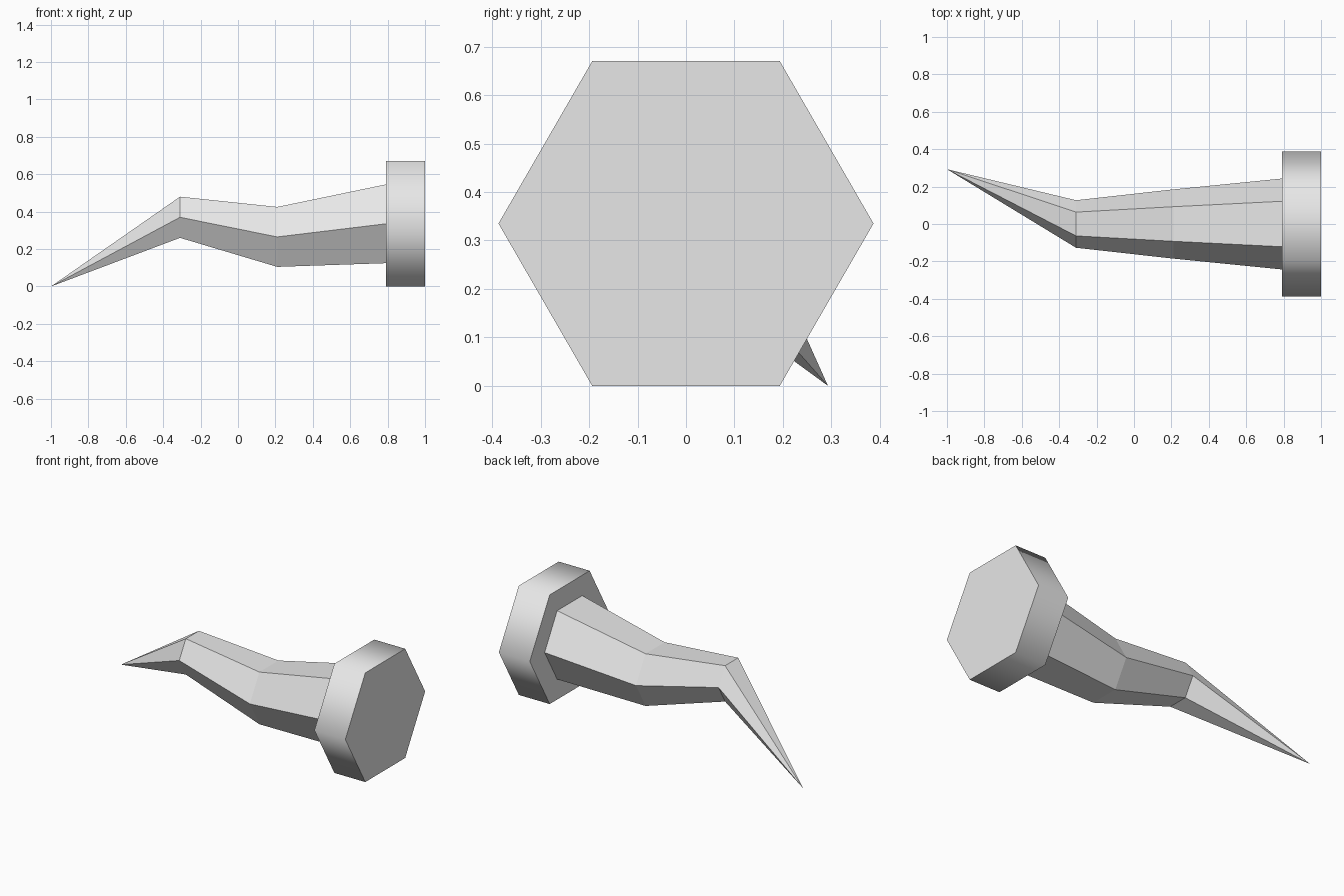
import bpy
import bmesh
from math import cos, sin, pi, radians

SIDES = 6

cube = bpy.data.objects.get("Cube")
if cube:
    bpy.data.objects.remove(cube, do_unlink=True)

# Single light grey material
grey = bpy.data.materials.new("light_grey")
grey.use_nodes = True
colour = (0.8, 0.8, 0.8, 1)
grey.diffuse_color = colour
grey.node_tree.nodes["Principled BSDF"].inputs["Base Color"].default_value = colour


def ring(bm, x, z, radius):
    """Hexagon across the x axis, with corners pointing along y."""
    return [bm.verts.new((x, radius * cos(2 * pi * i / SIDES),
                          z + radius * sin(2 * pi * i / SIDES)))
            for i in range(SIDES)]


def loft(name, sections, tip=None, cap_ends=False):
    """Join hexagonal sections (x, z, radius), optionally closing on a tip."""
    bm = bmesh.new()
    rings = [ring(bm, *s) for s in sections]
    for a, b in zip(rings, rings[1:]):
        for i in range(SIDES):
            j = (i + 1) % SIDES
            bm.faces.new((a[i], a[j], b[j], b[i]))
    if tip:
        point = bm.verts.new(tip)
        for i in range(SIDES):
            bm.faces.new((point, rings[0][(i + 1) % SIDES], rings[0][i]))
    if cap_ends:
        bm.faces.new(rings[0])
        bm.faces.new(rings[-1])
    bmesh.ops.recalc_face_normals(bm, faces=bm.faces)
    mesh = bpy.data.meshes.new(name)
    bm.to_mesh(mesh)
    bm.free()
    mesh.materials.append(grey)
    obj = bpy.data.objects.new(name, mesh)
    bpy.context.collection.objects.link(obj)
    return obj


# Bent, flat-faced spike
loft("spike",
     [(-0.31, 0.37, 0.127), (0.21, 0.265, 0.185), (0.79, 0.335, 0.243)],
     tip=(-1, 0.293, 0))

# Hexagonal collar: smooth around its rim, sharp at its end faces
collar = loft("collar", [(0.79, 0.335, 0.387), (1, 0.335, 0.387)], cap_ends=True)
bpy.ops.object.select_all(action="DESELECT")
collar.select_set(True)
bpy.context.view_layer.objects.active = collar
bpy.ops.object.shade_smooth_by_angle(angle=radians(70))
